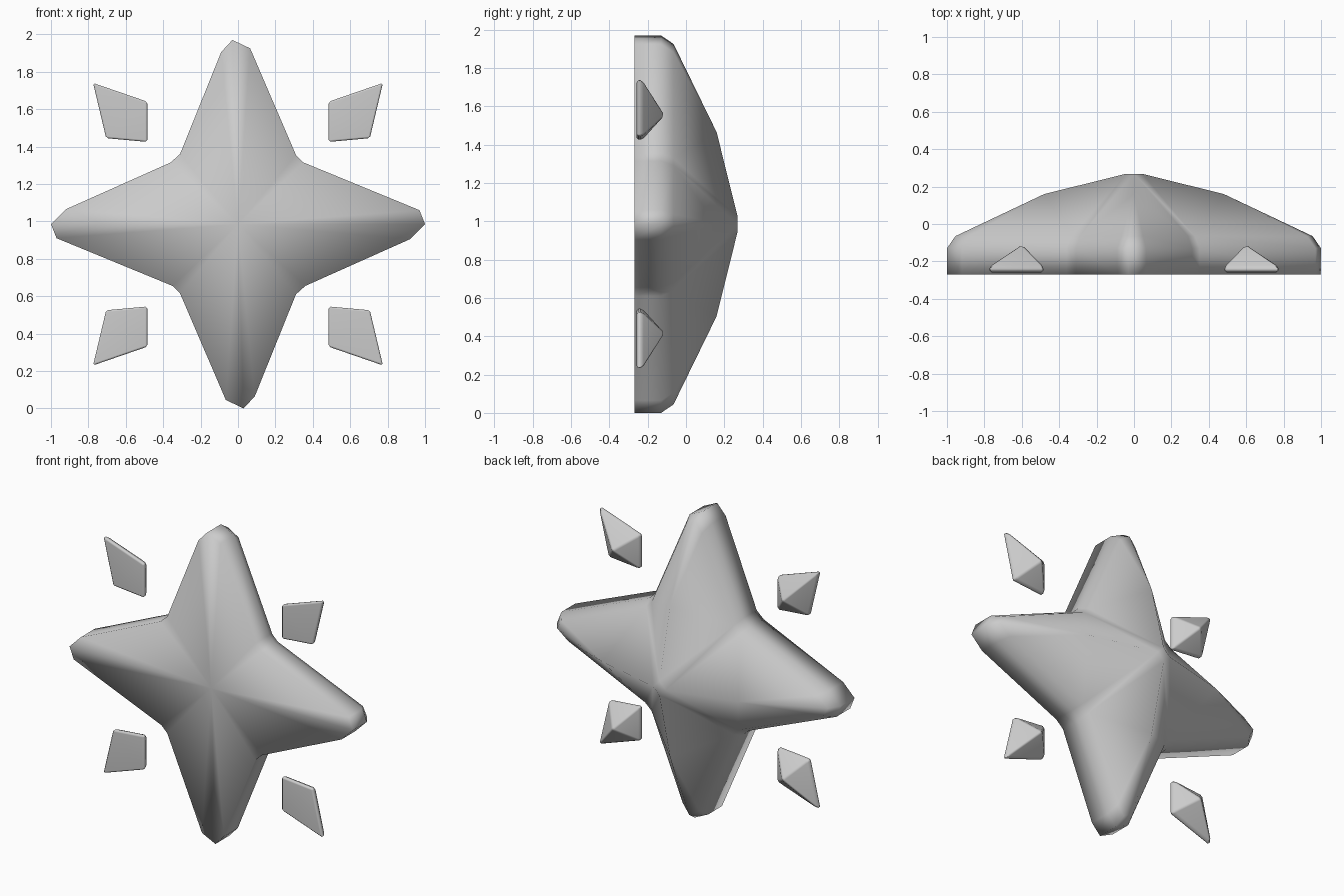
import bpy
import bmesh

cube = bpy.data.objects.get("Cube")
if cube:
    bpy.data.objects.remove(cube, do_unlink=True)

MID = 0.985  # height of the star's centre

# One plain colour for everything
grey = bpy.data.materials.new("light_grey")
grey.use_nodes = True
colour = (0.6, 0.6, 0.6, 1)
grey.diffuse_color = colour
grey.node_tree.nodes["Principled BSDF"].inputs["Base Color"].default_value = colour


def finish(bm, name):
    bmesh.ops.recalc_face_normals(bm, faces=bm.faces)
    for f in bm.faces:
        f.smooth = True
    mesh = bpy.data.meshes.new(name)
    bm.to_mesh(mesh)
    bm.free()
    mesh.materials.append(grey)
    obj = bpy.data.objects.new(name, mesh)
    bpy.context.collection.objects.link(obj)
    return obj


def add_ring(bm, points, y):
    return [bm.verts.new((x, y, MID + z)) for x, z in points]


def bridge(bm, a, b):
    n = len(a)
    for i in range(n):
        j = (i + 1) % n
        bm.faces.new((a[i], a[j], b[j], b[i]))


def fan(bm, ring, centre):
    for i, v in enumerate(ring):
        bm.faces.new((v, ring[(i + 1) % len(ring)], centre))


# Star: per arm three tip points then two valley points, half turned for the rest
half = [(.92, -.08), (1, 0), (.97, .075), (.35, .33), (.31, .37),
        (.065, .94), (-.03, .985), (-.09, .92), (-.31, .375), (-.36, .33)]
outline = half + [(-x, -z) for x, z in half]


def inset(p):
    x, z = p
    if max(abs(x), abs(z)) < .5:
        return x * .93, z * .93
    return (x * .955, z * .75) if abs(x) > abs(z) else (x * .75, z * .955)


bm = bmesh.new()
front = add_ring(bm, outline, -.27)
rim = add_ring(bm, outline, -.13)
shoulder = add_ring(bm, [inset(p) for p in outline], -.065)
bridge(bm, front, rim)
bridge(bm, rim, shoulder)
fan(bm, front, bm.verts.new((0, -.27, MID)))

# Back ridges rising to a small blunt summit
axes = [(1, 0), (0, 1), (-1, 0), (0, -1)]
ridge = add_ring(bm, [(.48 * x, .48 * z) for x, z in axes], .16)
summit = add_ring(bm, [(.045 * x, .045 * z) for x, z in axes], .268)
bm.faces.new(summit)
for arm in range(4):
    nxt = (arm + 1) % 4
    # from the valley before the arm, round the tip, to the valley after it
    loop = [shoulder[(arm * 5 + k) % 20] for k in range(-1, 4)]
    for a, b in zip(loop, loop[1:]):
        bm.faces.new((a, b, ridge[arm]))
    bm.faces.new((summit[arm], loop[0], ridge[arm]))
    bm.faces.new((summit[arm], ridge[arm], loop[-1]))
    after = shoulder[(arm * 5 + 4) % 20]
    bm.faces.new((loop[-1], after, summit[nxt], summit[arm]))
finish(bm, "star_body")

# Four small gems: flat kite-shaped front, pyramid back
kite = [(.485, .655), (.775, .755), (.705, .46), (.485, .44)]
for side, sx in (("left", 1), ("right", -1)):
    for level, sz in (("upper", 1), ("lower", -1)):
        bm = bmesh.new()
        pts = [(x * sx, z * sz) for x, z in kite]
        face = add_ring(bm, pts, -.258)
        girdle = add_ring(bm, pts, -.228)
        bm.faces.new(face)
        bridge(bm, face, girdle)
        fan(bm, girdle, bm.verts.new((.6 * sx, -.11, MID + .57 * sz)))
        gem = finish(bm, f"{level}_{side}_gem")
        bevel = gem.modifiers.new("soft_edges", "BEVEL")
        bevel.width = .01
        bevel.segments = 1
        bevel.limit_method = "ANGLE"
        gem.modifiers.new("flat_facets", "WEIGHTED_NORMAL")
